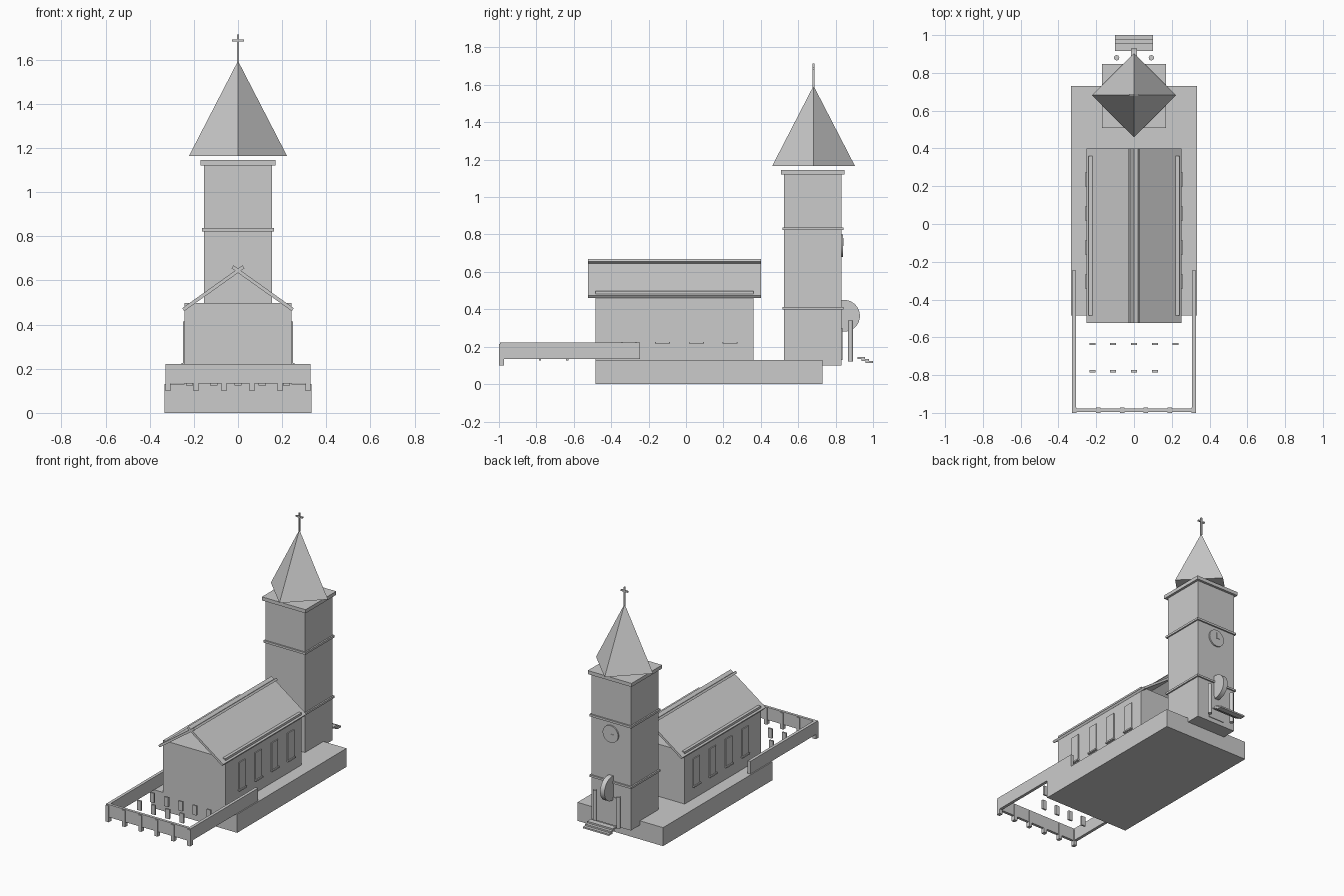
import bpy, math

if "Cube" in bpy.data.objects:
    bpy.data.objects.remove(bpy.data.objects["Cube"])

def box(name, x0, x1, y0, y1, z0, z1):
    bpy.ops.mesh.primitive_cube_add(size=1, location=((x0+x1)/2, (y0+y1)/2, (z0+z1)/2))
    o = bpy.context.object
    o.name = name
    o.scale = (x1-x0, y1-y0, z1-z0)
    return o

def cyl(name, r, depth, loc, rot=(0, 0, 0), n=32):
    bpy.ops.mesh.primitive_cylinder_add(vertices=n, radius=r, depth=depth, location=loc, rotation=rot)
    o = bpy.context.object
    o.name = name
    bpy.ops.object.shade_smooth_by_angle()
    return o

# Foundation and nave body
box("foundation", -.333, .333, -.485, .73, 0, .13)
box("nave", -.242, .242, -.485, .36, .13, .497)

# Two roof slabs crossing at the ridge
for s in (-1, 1):
    dx, dz = .273, .194
    o = box("roof_slab", -.5, .5, -.525, .40, 0, 1)
    o.location = (s*.1115, -.0625, .565)
    o.scale = (math.hypot(dx, dz), .925, .016)
    o.rotation_euler = (0, s*math.atan2(dz, dx), 0)

# Side windows with sills
for s in (-1, 1):
    for y in (-.305, -.125, .055, .235):
        a, b = sorted((s*.235, s*.249))
        box("window", a, b, y-.035, y+.035, .22, .415)
        a, b = sorted((s*.235, s*.257))
        box("window_sill", a, b, y-.04, y+.04, .216, .226)

# Tower and its bands
TY = .678
box("tower", -.153, .153, TY-.153, TY+.153, .10, 1.13)
for z0, z1, h in ((.398, .412, .163), (.823, .838, .163), (1.12, 1.145, .17)):
    box("tower_band", -h, h, TY-h, TY+h, z0, z1)

# Four sided spire and cross
bpy.ops.mesh.primitive_cone_add(vertices=4, radius1=.222, depth=.43, location=(0, .682, 1.38))
bpy.context.object.name = "spire"
box("cross_post", -.005, .005, .677, .687, 1.585, 1.715)
box("cross_arm", -.027, .027, .677, .687, 1.682, 1.692)

# Clock with hands
face = (math.pi/2, 0, 0)
cyl("clock_face", .06, .016, (0, .832, .74), face)
box("clock_hand", -.002, .002, .838, .843, .74, .78)
box("clock_hand", -.025, .002, .838, .843, .738, .742)

# Entrance: door, upright disc canopy, columns, steps
box("door", -.06, .06, .82, .836, .13, .30)
cyl("entrance_arch", .085, .034, (0, .845, .365), (0, math.pi/2, 0))
for s in (-1, 1):
    cyl("column", .014, .22, (s*.092, .88, .23), n=16)
for i in range(3):
    box("step", -.1, .1, .917+.022*i, .956+.022*i, .135-.011*i, .146-.011*i)

# Churchyard wall with front posts
for s in (-1, 1):
    a, b = sorted((s*.308, s*.329))
    box("side_wall", a, b, -.995, -.245, .133, .222)
box("front_wall", -.329, .329, -.995, -.976, .133, .222)
for i in range(6):
    x = -.317 + i*.1268
    box("wall_post", x-.012, x+.012, -1.0, -.972, .10, .215)

# Gravestones
for y, n in ((-.635, 5), (-.78, 4)):
    for i in range(n):
        x = -.22 + .11*i
        box("gravestone", x-.016, x+.016, y-.006, y+.006, .125, .192)
